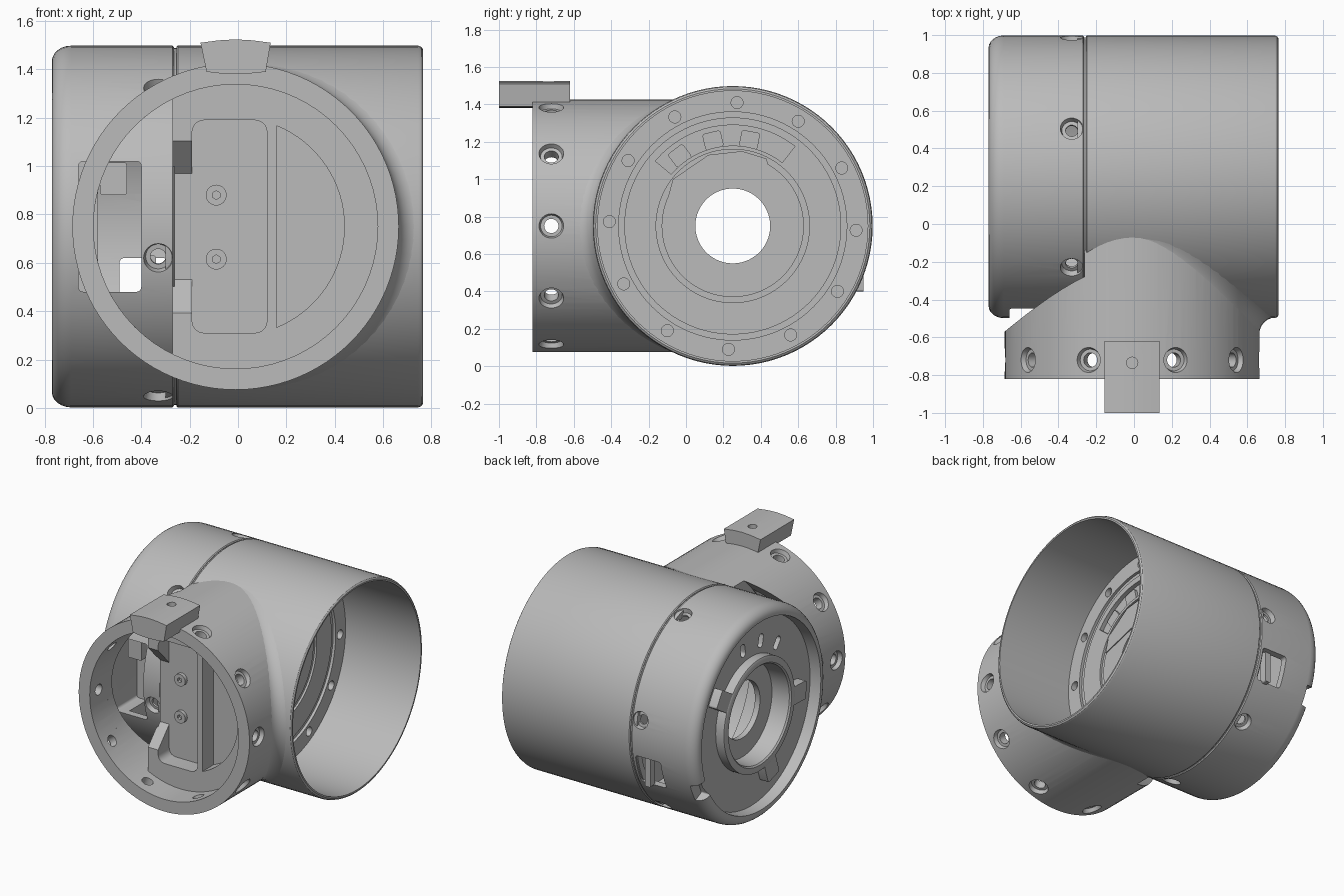
import bpy, bmesh
from math import sin, cos, pi, radians, sqrt, acos
from mathutils import Vector, Matrix

if "Cube" in bpy.data.objects:
    bpy.data.objects.remove(bpy.data.objects["Cube"])

CY, CZ, R = 0.25, 0.75, 0.748      # main tube axis (along x) and radius
CX, CR = -0.01, 0.675              # front collar axis (along y) and radius

grey = bpy.data.materials.new("plain_grey")
grey.use_nodes = True
grey.diffuse_color = (0.5, 0.5, 0.5, 1)
grey.node_tree.nodes["Principled BSDF"].inputs["Base Color"].default_value = (0.5, 0.5, 0.5, 1)


def make(name, bm):
    bmesh.ops.recalc_face_normals(bm, faces=bm.faces)
    me = bpy.data.meshes.new(name)
    bm.to_mesh(me)
    bm.free()
    me.materials.append(grey)
    ob = bpy.data.objects.new(name, me)
    bpy.context.scene.collection.objects.link(ob)
    return ob


def lathe(name, profile, n=96):
    """Closed (x, radius) profile turned about the main tube axis."""
    bm = bmesh.new()
    rings = [[bm.verts.new((x, CY + r * cos(2 * pi * i / n), CZ + r * sin(2 * pi * i / n)))
              for x, r in profile] for i in range(n)]
    m = len(profile)
    for i in range(n):
        a, b = rings[i], rings[(i + 1) % n]
        for j in range(m):
            bm.faces.new((a[j], a[(j + 1) % m], b[(j + 1) % m], b[j]))
    return make(name, bm)


def cone(name, p0, p1, r0, r1, n=32):
    p0, p1 = Vector(p0), Vector(p1)
    d = p1 - p0
    bm = bmesh.new()
    mat = Matrix.Translation((p0 + p1) / 2) @ d.to_track_quat('Z', 'Y').to_matrix().to_4x4()
    bmesh.ops.create_cone(bm, cap_ends=True, segments=n, radius1=r0, radius2=r1,
                          depth=d.length, matrix=mat)
    return make(name, bm)


def prism(name, pts, lo, hi, axis='Y'):
    """Outline extruded along y (points are x, z) or along x (points are y, z)."""
    bm = bmesh.new()
    f = (lambda a, b, t: (a, t, b)) if axis == 'Y' else (lambda a, b, t: (t, a, b))
    ends = [[bm.verts.new(f(a, b, t)) for a, b in pts] for t in (lo, hi)]
    for e in ends:
        bm.faces.new(e)
    for i in range(len(pts)):
        k = (i + 1) % len(pts)
        bm.faces.new((ends[0][i], ends[0][k], ends[1][k], ends[1][i]))
    return make(name, bm)


def rounded(x0, x1, z0, z1, r, n=5):
    pts = []
    for q, (cx, cz) in enumerate([(x1 - r, z1 - r), (x0 + r, z1 - r), (x0 + r, z0 + r), (x1 - r, z0 + r)]):
        for i in range(n + 1):
            a = pi / 2 * (q + i / n)
            pts.append((cx + r * cos(a), cz + r * sin(a)))
    return pts


def segment(r, x, side, n=32):
    """Circle segment of the collar lying beyond a vertical line."""
    h = acos(abs(x) / r)
    return [(CX + side * r * cos(-h + 2 * h * i / n), CZ + r * sin(-h + 2 * h * i / n))
            for i in range(n + 1)]


def polar(a, r, x):
    return Vector((x, CY + r * cos(a), CZ + r * sin(a)))


def turned(pts, a, r):
    """Turn (radial, tangential) points to angle a at radius r in the yz plane."""
    return [(CY + (r + u) * cos(a) - v * sin(a), CZ + (r + u) * sin(a) + v * cos(a)) for u, v in pts]


def cut(ob, cutters):
    for c in cutters:
        mod = ob.modifiers.new("cut", 'BOOLEAN')
        mod.operation, mod.solver, mod.object = 'DIFFERENCE', 'EXACT', c
        dg = bpy.context.evaluated_depsgraph_get()
        me = bpy.data.meshes.new_from_object(ob.evaluated_get(dg))
        ob.modifiers.clear()
        ob.data = me
        bpy.data.objects.remove(c)


def screw_hole(p, d, r0, r1, depth):
    """Countersink plus through hole; d points outward from the surface point p."""
    return [cone("sink", p + d * 0.02, p - d * depth, r0, r0 * 0.8),
            cone("bore", p + d * 0.05, p - d * 0.16, r1, r1)]


# Main tube, open at the left end
lathe("main_tube", [(-0.255, 0.722), (-0.255, R - 0.006), (-0.249, R), (0.745, R), (0.758, R - 0.005),
                    (0.765, R - 0.015), (0.765, 0.722)])
lathe("seam_sleeve", [(-0.3, 0.695), (-0.3, 0.738), (-0.2, 0.738), (-0.2, 0.695)])

# End cap with rounded rim, recessed face and stepped hub
rim = [(-0.69 - 0.08 * sin(t * pi / 12), R - 0.065 * (1 - cos(t * pi / 12))) for t in range(7)]
cap = lathe("end_cap", [(-0.265, 0.70), (-0.265, R - 0.006), (-0.271, R)] + rim +
            [(-0.77, 0.672), (-0.69, 0.665), (-0.69, 0.40), (-0.755, 0.40), (-0.76, 0.39), (-0.76, 0.355),
             (-0.75, 0.345), (-0.62, 0.335), (-0.62, 0.2), (-0.58, 0.2), (-0.58, 0.70)])
cutters = []
for k in range(6):
    a = radians(10 + 60 * k)
    cutters += screw_hole(polar(a, R, -0.33), Vector((0, cos(a), sin(a))), 0.065, 0.032, 0.035)
cutters += [prism("front_window", rounded(-0.66, -0.4, 0.48, 1.02, 0.02), -0.62, -0.2),
            prism("back_window", rounded(-0.49, -0.29, 0.41, 0.62, 0.02), 0.85, 1.1),
            prism("rim_notch", turned(rounded(-0.08, 0.1, -0.07, 0.07, 0.01), radians(-25), R), -0.9, -0.7, 'X')]
for a in (79, 103, 127):
    cutters.append(prism("vent", turned(rounded(-0.047, 0.047, -0.025, 0.025, 0.022), radians(a), 0.485),
                         -0.8, -0.5, 'X'))
cut(cap, cutters)
for a in (32, 182, 252):
    prism("hub_tab", turned(rounded(-0.075, 0.07, -0.065, 0.065, 0.015), radians(a), 0.46), -0.755, -0.68, 'X')
prism("window_block", rounded(-0.57, -0.46, 0.88, 1.015, 0.01), -0.43, -0.3)
prism("back_window_latch", rounded(-0.385, -0.34, 0.40, 0.63, 0.01), 0.9, 0.95)

# Inner bulkhead with stepped rings, bolts and an arc recess
plate = lathe("bulkhead", [(0.08, 0.2), (0.08, 0.724), (0.17, 0.724), (0.17, 0.61), (0.15, 0.61), (0.15, 0.58),
                           (0.16, 0.58), (0.16, 0.41), (0.145, 0.41), (0.145, 0.38), (0.155, 0.38), (0.155, 0.2)])
cut(plate, [cone("bolt_hole", polar(radians(30 * k - 2), 0.66, 0.13), polar(radians(30 * k - 2), 0.66, 0.2),
                 0.032, 0.032, 24) for k in range(12)])
arc = [radians(52 + 88 * i / 16) for i in range(17)]
outline = [(CY + 0.54 * cos(a), CZ + 0.54 * sin(a)) for a in arc]
outline += [(CY + 0.43 * cos(a), CZ + 0.43 * sin(a)) for a in reversed(arc)]
cut(plate, [prism("arc_recess", outline, 0.13, 0.2, 'X')])
for a in (79, 103, 127):
    prism("vent_cell", turned(rounded(-0.05, 0.04, -0.05, 0.05, 0.015), radians(a), 0.475), 0.12, 0.15, 'X')
prism("bulkhead_label_plate", [(-0.1, 0.89), (0.45, 1.04), (0.43, 1.11), (0.3, 1.15), (0.12, 1.13), (-0.07, 1.0)],
      0.14, 0.162, 'X')

# Front collar, trimmed to the tube and cleared around the end cap
collar = cone("front_collar", (CX, -0.82, CZ), (CX, 0, CZ), CR, CR, 96)
cutters = [cone("tube_bore", (-1, CY, CZ), (1, CY, CZ), 0.735, 0.735, 96),
           cone("cap_clearance", (-1, CY, CZ), (-0.262, CY, CZ), 0.82, 0.82, 96),
           cone("cavity", (CX, -0.9, CZ), (CX, -0.63, CZ), 0.588, 0.588, 72),
           prism("side_opening", segment(0.588, 0.26, -1), -0.7, 0.1),
           prism("d_pocket", segment(0.45, 0.17, 1), -0.7, -0.505),
           prism("centre_pocket", rounded(-0.19, 0.12, 0.31, 1.19, 0.05), -0.7, -0.505),
           prism("sloped_opening", [(-0.66, 0.36), (-0.505, 0.53), (-0.505, 0.97), (-0.66, 1.135)],
                 -0.35, -0.15, 'X')]
for s in (-1, 1):
    for deg in (-70, -35, 0, 35, 70):
        d = Vector((s * cos(radians(deg)), 0, sin(radians(deg))))
        cutters += screw_hole(Vector((CX, -0.72, CZ)) + d * CR, d, 0.072, 0.038, 0.03)
cut(collar, cutters)

# Flared fillet between the collar and the tube
bm = bmesh.new()
rows = []
for i in range(49):
    a = radians(-110 + 220 * i / 48)
    w = max(0, cos(a))
    row = []
    for t in range(7):
        e = t / 6 * pi / 2
        r = CR - 0.002 + 0.09 * w * (1 - cos(e))
        base = CY - sqrt(R * R - (r * sin(a)) ** 2)
        row.append(bm.verts.new((CX + r * cos(a), base + 0.004 - 0.09 * w * (1 - sin(e)), CZ + r * sin(a))))
    rows.append(row)
for p, q in zip(rows, rows[1:]):
    for j in range(6):
        bm.faces.new((p[j], p[j + 1], q[j + 1], q[j]))
make("collar_fillet", bm)

# Two screws in the centre pocket
for z in (0.615, 0.88):
    boss = cone("pocket_screw", (-0.09, -0.53, z), (-0.09, -0.48, z), 0.043, 0.043)
    cut(boss, [cone("socket", (-0.09, -0.56, z), (-0.09, -0.51, z), 0.018, 0.018, 6)])

# Top tab with screw hole
tab = prism("top_tab", [(-0.13, 1.39), (-0.155, 1.51), (-0.08, 1.52), (-0.01, 1.524), (0.06, 1.52),
                        (0.135, 1.51), (0.115, 1.39), (0.05, 1.383), (-0.01, 1.38), (-0.07, 1.383)], -1.0, -0.62)
cut(tab, [cone("tab_hole", (-0.01, -0.735, 1.46), (-0.01, -0.735, 1.6), 0.03, 0.03)])

# Smooth round surfaces, keep edges crisp
bpy.ops.object.select_all(action='DESELECT')
for ob in bpy.context.scene.objects:
    if ob.type == 'MESH':
        ob.select_set(True)
        bpy.context.view_layer.objects.active = ob
bpy.ops.object.shade_smooth_by_angle(angle=radians(30))
